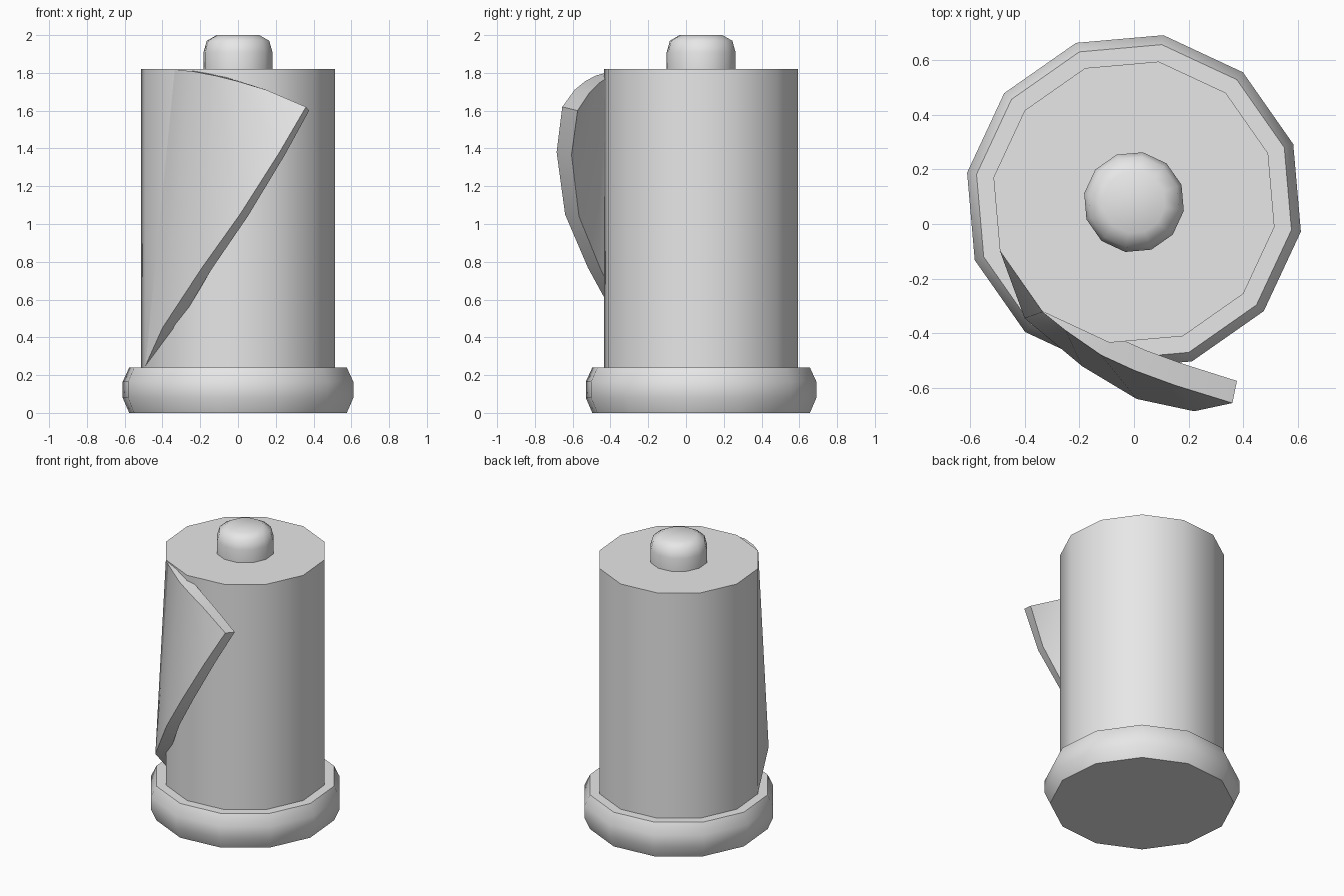
import bpy
import bmesh
import math

cube = bpy.data.objects.get("Cube")
if cube:
    bpy.data.objects.remove(cube, do_unlink=True)

SIDES = 12
TURN = math.radians(20)
AXIS_Y = 0.08

grey = bpy.data.materials.new("light_grey")
grey.use_nodes = True
colour = (0.8, 0.8, 0.8, 1)
grey.diffuse_color = colour
grey.node_tree.nodes["Principled BSDF"].inputs["Base Color"].default_value = colour


def finish(name, bm, angle):
    """Turn a bmesh into a smooth-shaded object with sharp rims."""
    mesh = bpy.data.meshes.new(name)
    bm.to_mesh(mesh)
    bm.free()
    mesh.materials.append(grey)
    obj = bpy.data.objects.new(name, mesh)
    bpy.context.collection.objects.link(obj)
    bpy.ops.object.select_all(action="DESELECT")
    obj.select_set(True)
    bpy.context.view_layer.objects.active = obj
    for mod in list(obj.modifiers):
        bpy.ops.object.modifier_apply(modifier=mod.name)
    bpy.ops.object.shade_smooth_by_angle(angle=math.radians(angle))
    return obj


def lathe(name, profile, angle=45):
    """Closed solid from (radius, height) points around the roll axis."""
    bm = bmesh.new()
    rings = []
    for radius, z in profile:
        ring = []
        for i in range(SIDES):
            a = TURN + i * math.tau / SIDES
            ring.append(bm.verts.new((radius * math.cos(a), AXIS_Y + radius * math.sin(a), z)))
        rings.append(ring)
    for low, high in zip(rings, rings[1:]):
        for i in range(SIDES):
            j = (i + 1) % SIDES
            bm.faces.new((low[i], low[j], high[j], high[i]))
    bm.faces.new(rings[0][::-1])
    bm.faces.new(rings[-1])
    return finish(name, bm, angle)


# Stand and roll
lathe("base", [(0.585, 0), (0.62, 0.08), (0.62, 0.165), (0.585, 0.24)])
lathe("paper_roll", [(0.522, 0.24), (0.522, 1.82)])
lathe("top_knob", [(0.185, 1.82), (0.185, 1.91), (0.168, 1.97), (0.115, 2.0)], 60)

# Loose triangular sheet peeling away from the roll
top_edge = [(-0.335, -0.322, 1.815), (-0.25, -0.39, 1.81), (-0.12, -0.48, 1.785),
            (0.0, -0.535, 1.755), (0.15, -0.59, 1.71)]
bottom_edge = [(-0.49, -0.10, 0.25), (-0.40, -0.345, 0.45), (-0.19, -0.52, 0.77),
               (0.01, -0.64, 1.05), (0.22, -0.685, 1.38)]
bm = bmesh.new()
top = [bm.verts.new(p) for p in top_edge]
low = [bm.verts.new(p) for p in bottom_edge]
tip = bm.verts.new((0.36, -0.655, 1.62))
for i in range(len(top) - 1):
    bm.faces.new((top[i], low[i], low[i + 1], top[i + 1]))
bm.faces.new((top[-1], low[-1], tip))
bm.normal_update()

# Thicken the sheet towards the roll
inner = {v: bm.verts.new(v.co - v.normal * 0.085) for v in top + low + [tip]}
rim = [e for e in bm.edges if e.is_boundary]
outer_faces = list(bm.faces)
for f in outer_faces:
    bm.faces.new([inner[v] for v in reversed(f.verts)])
for e in rim:
    a, b = e.verts
    bm.faces.new((a, b, inner[b], inner[a]))
bmesh.ops.recalc_face_normals(bm, faces=bm.faces)
finish("loose_sheet", bm, 45)
